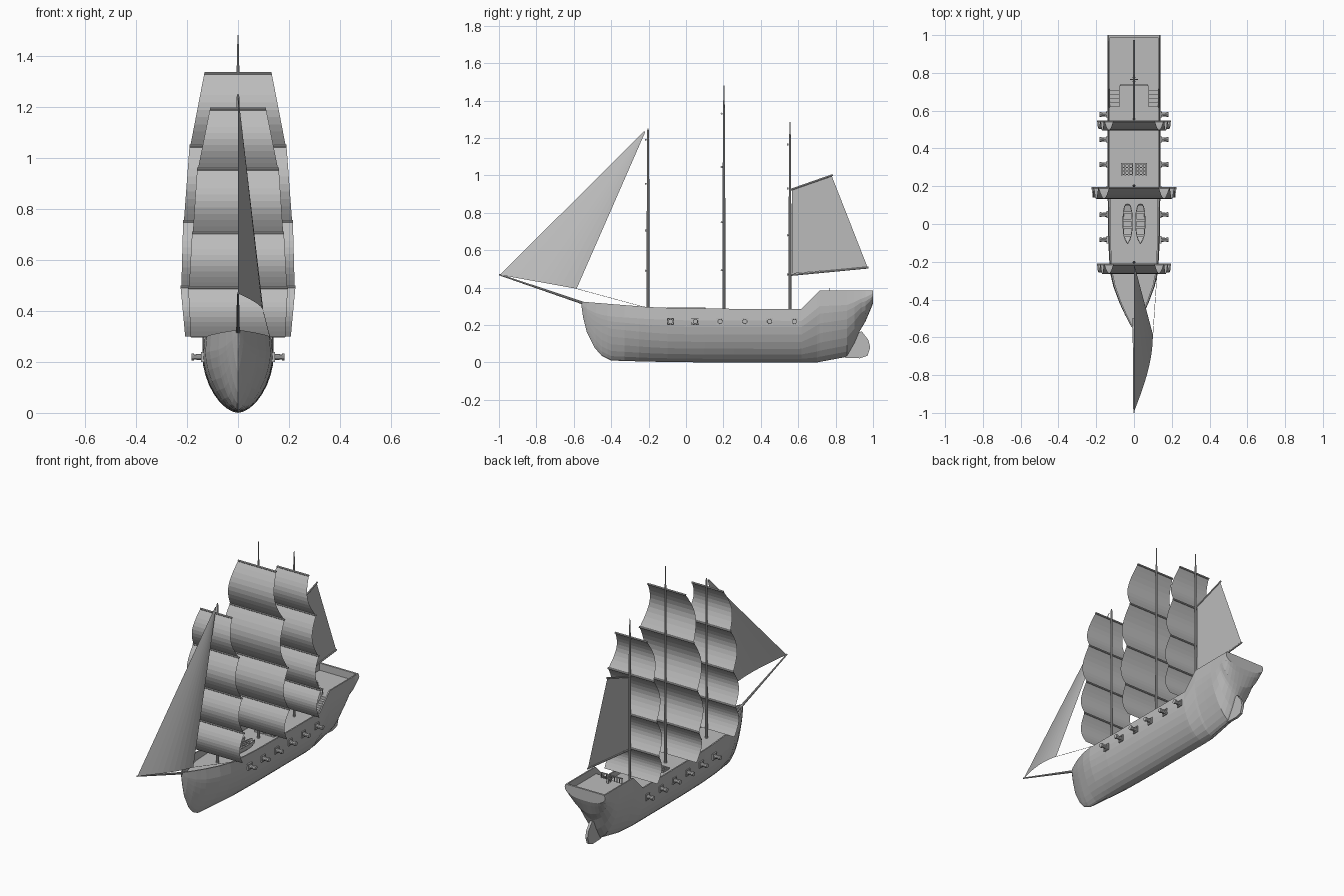
import bpy, bmesh, math
from mathutils import Vector

if "Cube" in bpy.data.objects:
    bpy.data.objects.remove(bpy.data.objects["Cube"], do_unlink=True)

grey = bpy.data.materials.new("plain_grey")
grey.use_nodes = True
grey.diffuse_color = (0.5, 0.5, 0.5, 1)
grey.node_tree.nodes["Principled BSDF"].inputs["Base Color"].default_value = (0.5, 0.5, 0.5, 1)


def finish(name, bm):
    bmesh.ops.remove_doubles(bm, verts=bm.verts, dist=1e-5)
    bmesh.ops.recalc_face_normals(bm, faces=bm.faces)
    mesh = bpy.data.meshes.new(name)
    bm.to_mesh(mesh)
    bm.free()
    mesh.materials.append(grey)
    obj = bpy.data.objects.new(name, mesh)
    bpy.context.collection.objects.link(obj)
    return obj


def box(name, centre, size):
    bm = bmesh.new()
    bmesh.ops.create_cube(bm, size=1)
    bmesh.ops.scale(bm, vec=size, verts=bm.verts)
    bmesh.ops.translate(bm, vec=centre, verts=bm.verts)
    return finish(name, bm)


def rod(name, a, b, r1, r2=None, sides=10):
    a, b = Vector(a), Vector(b)
    bm = bmesh.new()
    bmesh.ops.create_cone(bm, cap_ends=True, segments=sides, radius1=r1,
                          radius2=r1 if r2 is None else r2, depth=(b - a).length)
    bmesh.ops.rotate(bm, matrix=(b - a).to_track_quat('Z', 'Y').to_matrix(), verts=bm.verts)
    bmesh.ops.translate(bm, vec=(a + b) / 2, verts=bm.verts)
    return finish(name, bm)


def grid(name, rows):
    bm = bmesh.new()
    rows = [[bm.verts.new(p) for p in row] for row in rows]
    for r, s in zip(rows, rows[1:]):
        for i in range(len(r) - 1):
            bm.faces.new((r[i], r[i + 1], s[i + 1], s[i]))
    return finish(name, bm)


def lerp(keys, y):
    for (a, u), (b, v) in zip(keys, keys[1:]):
        if y <= b:
            return u + (v - u) * max(0, y - a) / (b - a)
    return keys[-1][1]


def section(y, w, keel, sheer, deck, wall, n, x0=0):
    """Closed ring: rounded bottom, upright side, rail, inner wall, deck."""
    mid = keel + 0.78 * (sheer - keel)
    half = []
    for i in range(9):
        a = i / 8 * math.pi / 2
        half.append((w * math.sin(a) ** (2 / n), mid - (mid - keel) * math.cos(a) ** (2 / n)))
    inner = max(w * 0.96 - wall, w * 0.2)
    deck = min(max(deck, keel + 0.005), sheer)
    half += [(w * 0.96, sheer), (inner, sheer), (inner, deck), (0, deck)]
    ring = half + [(-x, z) for x, z in half[-2:0:-1]]
    return [(x0 + x, y, z) for x, z in ring]


def loft(name, rings):
    bm = bmesh.new()
    rings = [[bm.verts.new(p) for p in ring] for ring in rings]
    for r, s in zip(rings, rings[1:]):
        for i in range(len(r)):
            j = (i + 1) % len(r)
            bm.faces.new((r[i], r[j], s[j], s[i]))
    bm.faces.new(rings[0])
    bm.faces.new(rings[-1])
    return finish(name, bm)


# Hull with bulwarks, main deck and raised stern deck
MAIN, AFT = 0.25, 0.34
width = [(-0.56, 0.003), (-0.53, 0.022), (-0.48, 0.048), (-0.42, 0.076), (-0.33, 0.11),
         (-0.25, 0.128), (-0.1, 0.136), (0.2, 0.14), (1, 0.14)]
keel = [(-0.56, 0.31), (-0.55, 0.24), (-0.53, 0.16), (-0.49, 0.08), (-0.45, 0.035), (-0.4, 0.01),
        (-0.2, 0.004), (0.1, 0), (0.7, 0), (0.86, 0.03), (0.9, 0.1), (0.93, 0.17), (0.96, 0.22),
        (0.99, 0.29), (1, 0.315)]
sheer = [(-0.56, 0.325), (-0.4, 0.312), (-0.2, 0.296), (0, 0.288), (0.617, 0.285),
         (0.715, 0.385), (1, 0.385)]
shape = [(-0.56, 1.2), (-0.4, 1.5), (-0.1, 1.75), (0.6, 1.75), (0.86, 1.5), (0.94, 1.6), (1, 2.4)]
stations = sorted({k[0] for k in width + keel + sheer + shape}
                  | {0.02 + 0.08 * i for i in range(8)} | {0.78, 0.82})
decks = [(y, MAIN if y < 0.73 else AFT) for y in stations if y < 0.985]
decks += [(0.73, MAIN), (0.73001, AFT), (0.988, AFT), (0.98801, 1), (1, 1)]
loft("hull", [section(y, lerp(width, y), lerp(keel, y), lerp(sheer, y), d, 0.008, lerp(shape, y))
              for y, d in sorted(decks)])

# Rudder
outline = [(0.85, 0.025), (0.93, 0.022), (0.97, 0.035), (0.985, 0.08), (0.975, 0.12),
           (0.94, 0.165), (0.91, 0.16), (0.88, 0.1)]
bm = bmesh.new()
face = bm.faces.new([bm.verts.new((-0.008, y, z)) for y, z in outline])
new = bmesh.ops.extrude_face_region(bm, geom=[face])["geom"]
bmesh.ops.translate(bm, vec=(0.016, 0, 0), verts=[v for v in new if isinstance(v, bmesh.types.BMVert)])
finish("rudder", bm)

# Masts with yards and billowing square sails: (height, half width) from the top down
rigs = {
    "fore": (-0.203, 1.25, 1.24, [(1.19, 0.11), (0.955, 0.16), (0.705, 0.18), (0.49, 0.195), (0.3, 0.188)]),
    "main": (0.203, 1.48, 1.36, [(1.33, 0.132), (1.045, 0.19), (0.75, 0.215), (0.493, 0.225), (0.3, 0.21)]),
    "mizzen": (0.556, 1.285, 1.2, [(1.165, 0.11), (0.93, 0.16), (0.68, 0.18), (0.47, 0.195), (0.295, 0.188)]),
}
for mast, (y, top, shoulder, tiers) in rigs.items():
    rod(mast + "_mast", (0, y, MAIN - 0.02), (0, y, shoulder), 0.008, 0.006)
    rod(mast + "_topmast", (0, y, shoulder), (0, y, top), 0.0045, 0.0025)
    front = y - 0.012
    for k, ((z1, w1), (z0, w0)) in enumerate(zip(tiers, tiers[1:])):
        rod(f"{mast}_yard_{k}", (-w1, front, z1), (w1, front, z1), 0.0055)
        rows = []
        for i in range(11):
            t = i / 10
            w = w1 + (w0 - 0.003 - w1) * t
            yy = front - 0.2 * (z1 - z0) * math.sin(math.pi * t)
            zz = z1 + (z0 - z1) * t
            rows.append([(-w, yy, zz), (w, yy, zz)])
        grid(f"{mast}_sail_{k}", rows)

# Bowsprit, curved headsail and its sheet rope
rod("bowsprit", (0, -0.5, 0.3), (0, -1, 0.47), 0.008, 0.004)
foot = []
for i in range(11):
    t = i / 10
    foot.append((0.1 * math.sin(t * math.pi / 2), -0.995 + 0.41 * t, 0.468 - 0.074 * t))
head = Vector((0, -0.21, 1.25))
grid("headsail", [[head.lerp(Vector(p), s) for p in foot] for s in (0.02, 0.5, 1)])
rod("sheet_rope", foot[-1], (0.125, -0.22, 0.295), 0.0012, sides=5)

# Fore-and-aft sail on the mizzen mast
grid("spanker_sail", [[(0, 0.568, 0.925), (0, 0.78, 0.995)], [(0, 0.568, 0.475), (0, 0.97, 0.51)]])
rod("gaff", (0, 0.556, 0.922), (0, 0.785, 1.002), 0.005)
rod("boom", (0, 0.556, 0.467), (0, 0.975, 0.507), 0.005)

# Gun ports and cannons along both sides
for i in range(6):
    y = -0.083 + 0.1326 * i
    for side, tag in ((1, "left"), (-1, "right")):
        z = 0.219
        for d in (-1, 1):
            box(f"port_post_{tag}_{i}", (side * 0.138, y + d * 0.016, z), (0.014, 0.006, 0.038))
            box(f"port_beam_{tag}_{i}", (side * 0.138, y, z + d * 0.016), (0.014, 0.038, 0.006))
        rod(f"cannon_{tag}_{i}", (side * 0.12, y, z), (side * 0.172, y, z), 0.015, 0.01)
        rod(f"muzzle_{tag}_{i}", (side * 0.172, y, z), (side * 0.183, y, z), 0.014, 0.013)

# Ship's boats on the main deck
for side, tag in ((1, "left"), (-1, "right")):
    x = side * 0.034
    hulls = [(-0.105, 0.002, 0.28), (-0.085, 0.014, 0.266), (-0.05, 0.024, 0.256), (0, 0.027, 0.253),
             (0.06, 0.025, 0.254), (0.095, 0.018, 0.262), (0.105, 0.01, 0.27)]
    loft("boat_" + tag, [section(y, w, k, 0.293, k + 0.012, 0.004, 2, x) for y, w, k in hulls])
    for y in (-0.06, -0.02, 0.02, 0.06):
        box("boat_bench_" + tag, (x, y, 0.284), (0.042, 0.012, 0.004))

    # Hatch gratings
    for k in range(4):
        off = -0.028 + 0.0187 * k
        box("grating_bar_" + tag, (side * 0.037 + off, 0.29, MAIN + 0.004), (0.006, 0.064, 0.012))
        box("grating_slat_" + tag, (side * 0.037, 0.29 + off, MAIN + 0.004), (0.062, 0.006, 0.012))

    # Stairs to the stern deck
    for k in range(5):
        h = (AFT - MAIN) * (k + 1) / 5
        box("stair_" + tag, (side * 0.102, 0.631 + 0.022 * k, MAIN + h / 2), (0.052, 0.022, h))

# Railing and steering wheel on the stern deck
for k in range(9):
    x = -0.072 + 0.018 * k
    rod("rail_post", (x, 0.735, AFT), (x, 0.735, 0.37), 0.0025, sides=6)
box("rail_top", (0, 0.735, 0.372), (0.15, 0.007, 0.005))
for y in (0.755, 0.775):
    box("wheel_stand", (0, y, 0.355), (0.014, 0.006, 0.035))
rod("wheel_axle", (0, 0.75, 0.372), (0, 0.79, 0.372), 0.003)
for k in range(12):
    a, b = k * math.pi / 6, (k + 1) * math.pi / 6
    p, q = [(0.02 * math.cos(t), 0.765, 0.372 + 0.02 * math.sin(t)) for t in (a, b)]
    rod("wheel_rim", p, q, 0.002, sides=6)
    if k % 2 == 0:
        rod("wheel_spoke", (0, 0.765, 0.372),
            (0.028 * math.cos(a), 0.765, 0.372 + 0.028 * math.sin(a)), 0.0015, sides=6)
